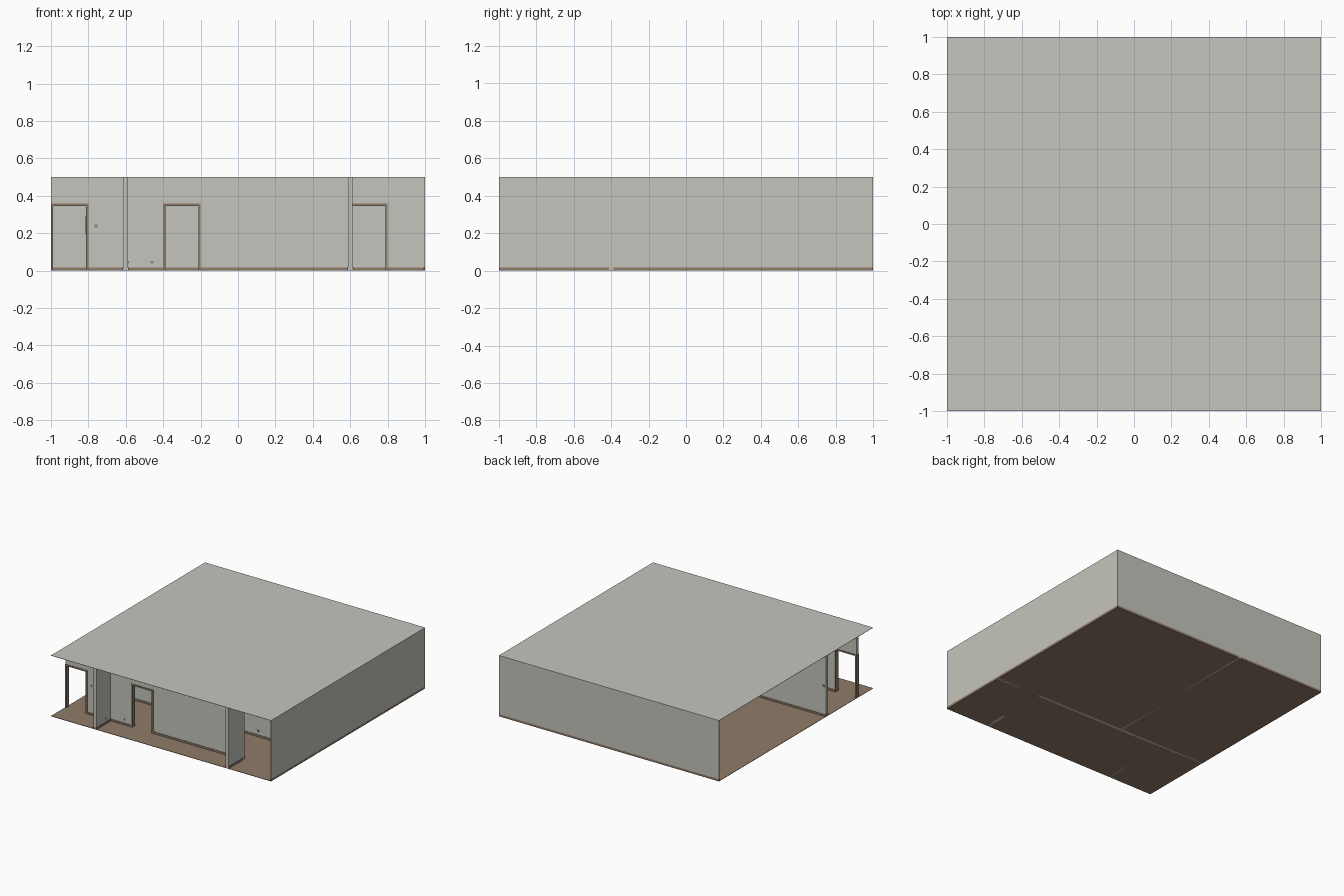
import bpy
from mathutils import Vector

cube = bpy.data.objects.get("Cube")
if cube:
    bpy.data.objects.remove(cube, do_unlink=True)


def material(name, rgb):
    m = bpy.data.materials.new(name)
    m.use_nodes = True
    color = (*rgb, 1.0)
    m.diffuse_color = color
    bsdf = m.node_tree.nodes["Principled BSDF"]
    bsdf.inputs["Base Color"].default_value = color
    bsdf.inputs["Roughness"].default_value = 0.9
    return m


PLASTER = material("warm grey plaster", (0.56, 0.56, 0.51))
WOOD = material("brown wood", (0.28, 0.20, 0.14))
PLATE = material("dark grey plate", (0.25, 0.25, 0.23))

HEIGHT = 0.5       # ceiling level
THICK = 0.025      # partition thickness
SKIRT = 0.018      # baseboard height
TRIM = 0.004       # how far trim stands off a wall
DOOR_TOP = 0.358
JAMB = 0.012


def box(name, low, high, mat):
    low, high = Vector(low), Vector(high)
    bpy.ops.mesh.primitive_cube_add(size=1, location=(low + high) / 2)
    ob = bpy.context.object
    ob.name = name
    size = high - low
    for v in ob.data.vertices:
        v.co = Vector(c * s for c, s in zip(v.co, size))
    ob.data.materials.append(mat)
    return ob


def run_box(name, axis, start, end, side0, side1, z0, z1, mat):
    """Box running along one axis between two offsets on the other."""
    if axis == "x":
        return box(name, (start, side0, z0), (end, side1, z1), mat)
    return box(name, (side0, start, z0), (side1, end, z1), mat)


def partition(name, axis, pos, start, end, doors=()):
    """Interior wall with baseboards and framed door openings."""
    h, t = THICK / 2, THICK / 2 + TRIM
    cursor = start
    for d0, d1 in list(doors) + [(end, end)]:
        if d0 - cursor > 0.001:
            run_box(name, axis, cursor, d0, pos - h, pos + h, 0, HEIGHT, PLASTER)
            run_box(name + "_baseboard", axis, cursor, d0, pos - t, pos + t, 0, SKIRT, WOOD)
        if d1 > d0:
            run_box(name + "_lintel", axis, d0, d1, pos - h, pos + h, DOOR_TOP, HEIGHT, PLASTER)
            for j in (d0, d1 - JAMB):
                run_box("door_jamb", axis, j, j + JAMB, pos - t, pos + t, 0, DOOR_TOP, WOOD)
            run_box("door_head", axis, d0, d1, pos - t, pos + t, DOOR_TOP - JAMB, DOOR_TOP, WOOD)
        cursor = d1


def outer_wall(name, axis, joint):
    """Thin outer wall in two panels, parted where a partition meets it."""
    for a, b in ((-1, joint - THICK / 2), (joint + THICK / 2, 1)):
        run_box(name, axis, a, b, 1 - TRIM, 1, SKIRT, HEIGHT, PLASTER)
        run_box(name + "_baseboard", axis, a, b, 1 - 2 * TRIM, 1, 0, SKIRT, WOOD)


# Floor and ceiling
box("floor", (-1, -1, 0), (1, 1, 0.003), WOOD)
box("ceiling", (-1, -1, HEIGHT - 0.002), (1, 1, HEIGHT), PLASTER)

# Outer walls; the other two sides are open
outer_wall("right_wall", "y", -0.4)
outer_wall("back_wall", "x", -0.2)

# Interior partitions
half = THICK / 2
partition("front_partition", "x", -0.8, -1, 0.6 + half, [(-1, -0.8), (-0.4, -0.2)])
partition("corridor_partition", "x", -0.4, -1, 1, [(0.6, 0.8)])
partition("room_divider", "y", -0.2, -0.4 + half, 1)
for side in (-0.6, 0.6):
    partition("entry_divider", "y", side, -1, -0.8 - half)

# Sockets and switches on wall faces
S = 0.008
for x, y, z in ((-0.76, -0.8, 0.24), (-0.46, -0.8, 0.045), (0.47, -0.4, 0.05)):
    face = y - half
    box("wall_plate", (x - S, face - 0.003, z - S), (x + S, face, z + S), PLATE)
box("wall_plate", (-0.6 + half, -0.88 - S, 0.045 - S), (-0.597 + half, -0.88 + S, 0.045 + S), PLATE)
box("wall_plate", (-0.985, -0.4 + half, 0.25 - S), (-0.969, -0.397 + half, 0.25 + S), PLATE)
box("strike_plate", (-0.815, -0.808, 0.2), (-0.812, -0.792, 0.29), PLATE)
